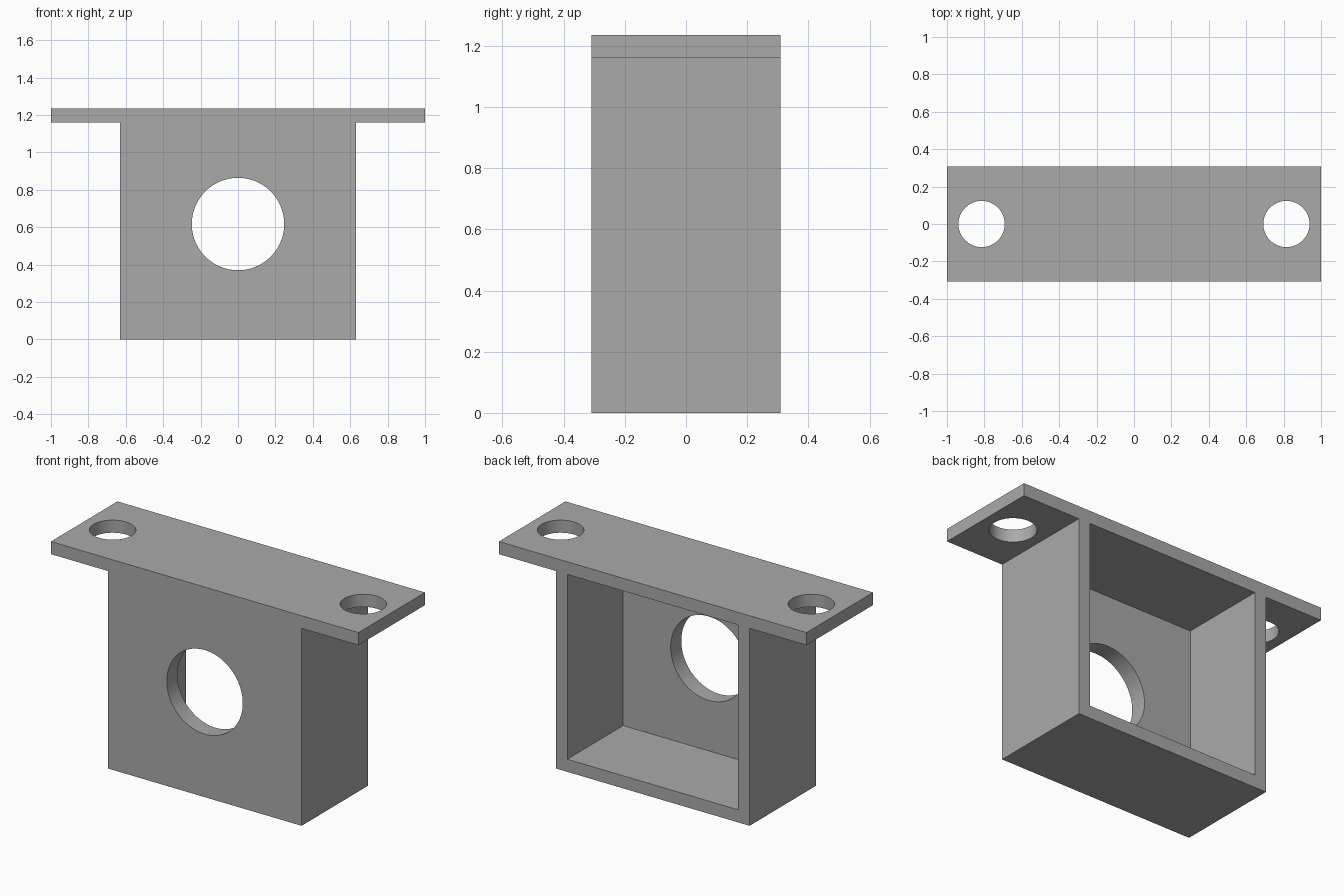
import bpy, bmesh
from math import radians

UNIT = 2 / 81            # one design unit
WALL, FRONT = 3, 4       # wall and front panel thickness
DEPTH, HEIGHT = 25, 50
HALF_BOX, HALF_FLANGE = 25.5, 40.5

old = bpy.data.objects.get("Cube")
if old:
    bpy.data.objects.remove(old, do_unlink=True)

grey = bpy.data.materials.new("plain grey")
grey.use_nodes = True
colour = (0.4, 0.4, 0.4, 1)
grey.diffuse_color = colour
grey.node_tree.nodes["Principled BSDF"].inputs["Base Color"].default_value = colour


def extruded_profile(name, points):
    """Extrude an x-z outline along the full depth."""
    bm = bmesh.new()
    face = bm.faces.new([bm.verts.new((x * UNIT, -DEPTH / 2 * UNIT, z * UNIT)) for x, z in points])
    out = bmesh.ops.extrude_face_region(bm, geom=[face])
    verts = [v for v in out["geom"] if isinstance(v, bmesh.types.BMVert)]
    bmesh.ops.translate(bm, verts=verts, vec=(0, DEPTH * UNIT, 0))
    bmesh.ops.recalc_face_normals(bm, faces=bm.faces)
    mesh = bpy.data.meshes.new(name)
    bm.to_mesh(mesh)
    bm.free()
    obj = bpy.data.objects.new(name, mesh)
    bpy.context.collection.objects.link(obj)
    mesh.materials.append(grey)
    return obj


def cut(target, cutter):
    """Subtract the cutter from the target, then discard it."""
    cutter.hide_render = True
    cutter.data.materials.clear()
    cutter.data.materials.append(grey)
    mod = target.modifiers.new("cut", "BOOLEAN")
    mod.operation, mod.solver, mod.object = "DIFFERENCE", "EXACT", cutter
    bpy.context.view_layer.objects.active = target
    bpy.ops.object.modifier_apply(modifier=mod.name)
    bpy.data.objects.remove(cutter, do_unlink=True)


def drill(target, radius, depth, place, tilt=0):
    bpy.ops.mesh.primitive_cylinder_add(
        vertices=96, radius=radius * UNIT, depth=depth * UNIT,
        location=[c * UNIT for c in place], rotation=(radians(tilt), 0, 0))
    cut(target, bpy.context.object)


# Box and mounting flange as one T-shaped outline
right = [(HALF_BOX, 0), (HALF_BOX, HEIGHT - WALL),
         (HALF_FLANGE, HEIGHT - WALL), (HALF_FLANGE, HEIGHT)]
bracket = extruded_profile("mounting_bracket", right + [(-x, z) for x, z in reversed(right)])

# Cavity open at the back
inner = HALF_BOX - WALL
cavity = extruded_profile("cavity_cutter", [(-inner, WALL), (inner, WALL),
                                            (inner, HEIGHT - WALL), (-inner, HEIGHT - WALL)])
cavity.location.y = FRONT * UNIT
bpy.context.view_layer.update()
cut(bracket, cavity)

# Front opening and the two flange screw holes
drill(bracket, 10, 10, (0, -DEPTH / 2, HEIGHT / 2), tilt=90)
for side in (-1, 1):
    drill(bracket, 5, 10, (side * 33, 0, HEIGHT - WALL / 2))

bpy.ops.object.select_all(action="DESELECT")
bracket.select_set(True)
bpy.context.view_layer.objects.active = bracket
bpy.ops.object.shade_smooth_by_angle(angle=radians(30))
